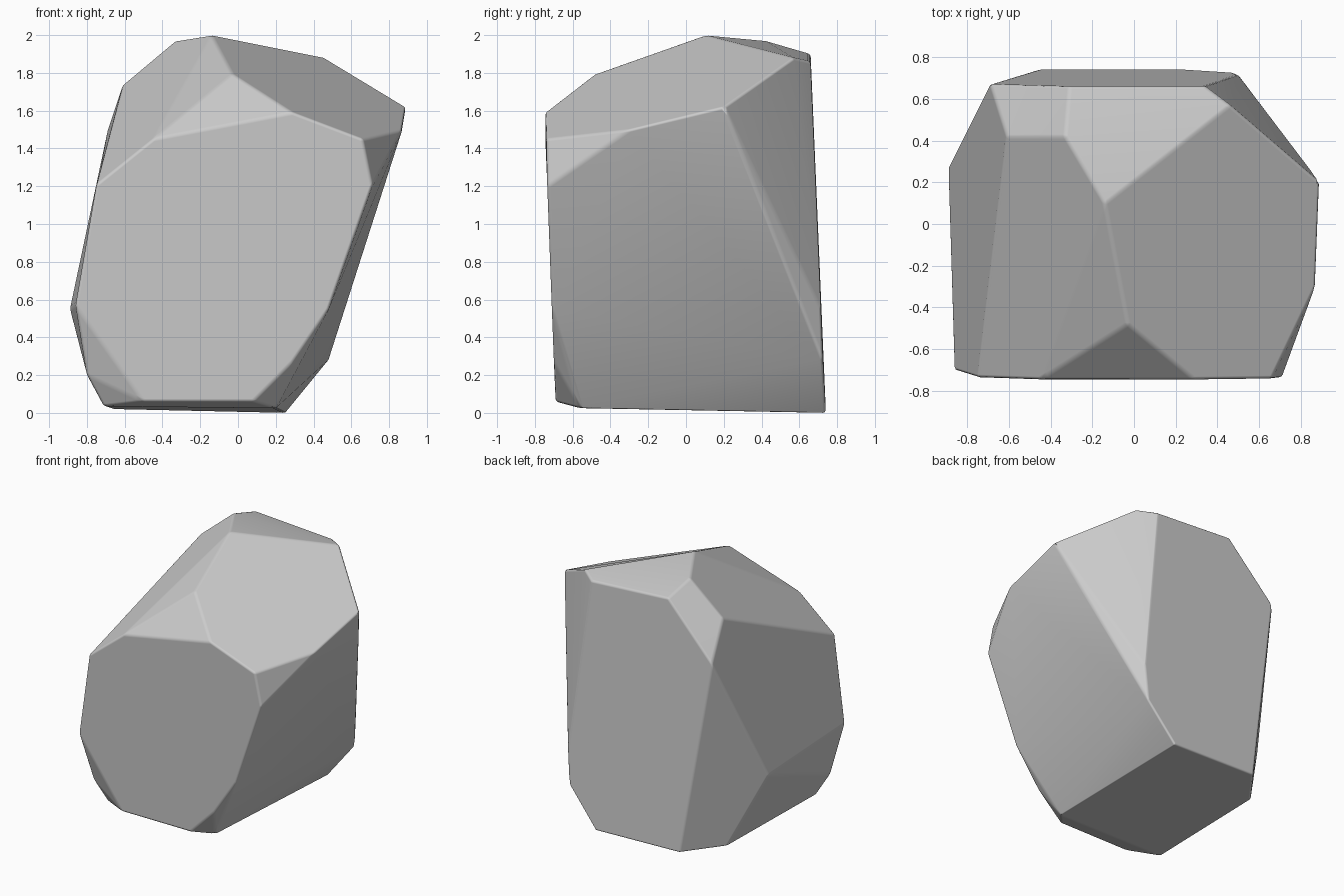
import bpy, bmesh, math

if "Cube" in bpy.data.objects:
    bpy.data.objects.remove(bpy.data.objects["Cube"])

# Corner points of the faceted rock, grouped by side
crown = [(-.14, .10, 2.0), (-.03, -.48, 1.795), (-.33, .42, 1.97), (-.61, .42, 1.735),
         (.46, .57, 1.88), (.89, .20, 1.62), (.87, -.30, 1.50)]
front = [(-.75, -.735, 1.21), (-.45, -.745, 1.45), (.29, -.745, 1.59), (.66, -.74, 1.45),
         (.71, -.735, 1.20), (.48, -.71, .55), (.29, -.70, .27), (.08, -.69, .06),
         (-.50, -.69, .06), (-.86, -.70, .57)]
back = [(-.69, .67, 1.50), (-.31, .66, 1.90), (.34, .66, 1.86), (.50, .715, .55),
        (.48, .725, .28), (-.46, .74, .02), (.25, .74, 0)]
left = [(-.89, .27, .55), (-.80, -.61, .20)]
base = [(-.71, -.56, .035), (-.67, .46, .02), (.20, -.56, .025)]

# Hull the corners and merge nearly coplanar triangles into flat facets
bm = bmesh.new()
for p in crown + front + back + left + base:
    bm.verts.new(p)
res = bmesh.ops.convex_hull(bm, input=bm.verts[:])
loose = [v for v in bm.verts if not v.link_faces]
bmesh.ops.delete(bm, geom=loose, context='VERTS')
bmesh.ops.dissolve_limit(bm, angle_limit=math.radians(7), verts=bm.verts[:], edges=bm.edges[:])
bmesh.ops.recalc_face_normals(bm, faces=bm.faces[:])
mesh = bpy.data.meshes.new("rock")
bm.to_mesh(mesh)
bm.free()
rock = bpy.data.objects.new("rock", mesh)
bpy.context.collection.objects.link(rock)

# Slightly worn edges
bevel = rock.modifiers.new("worn_edges", 'BEVEL')
bevel.width = 0.015
bevel.segments = 2
bevel.limit_method = 'ANGLE'
bevel.angle_limit = math.radians(12)
bevel.harden_normals = True

bpy.context.view_layer.objects.active = rock
rock.select_set(True)
bpy.ops.object.shade_smooth_by_angle(angle=math.radians(30))
